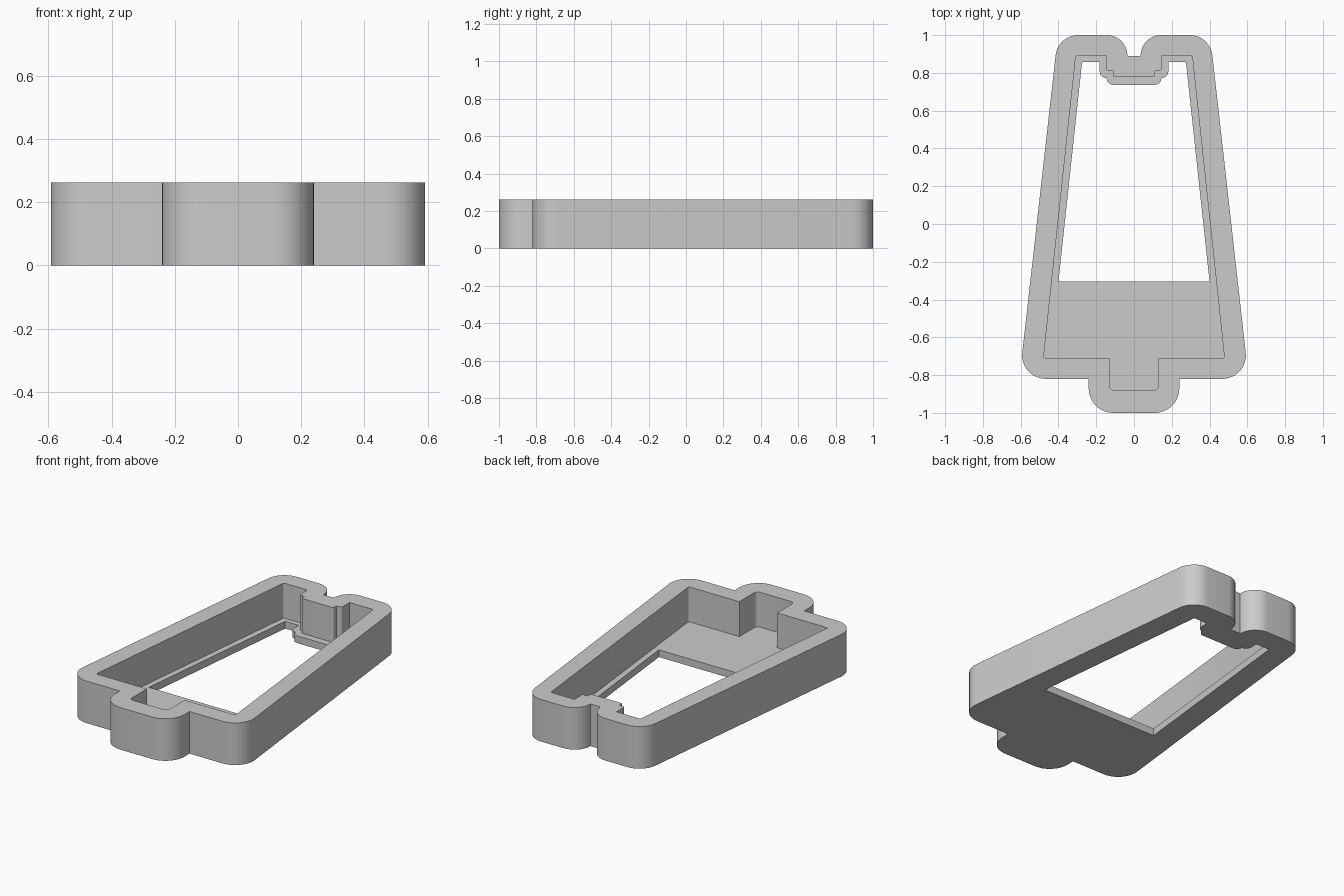
import bpy, bmesh, math
from mathutils import Vector

cube = bpy.data.objects.get("Cube")
if cube:
    bpy.data.objects.remove(cube, do_unlink=True)

HEIGHT, FLOOR = 0.262, 0.045

# Right-half outlines from back centre to front centre: x, y, corner radius
OUTER = [(0.035, 0.89, 0), (0.035, 1, 0.109), (0.403, 1, 0.12),
         (0.607, -0.82, 0.125), (0.24, -0.82, 0), (0.24, -1, 0.13)]
POCKET = [(0.11, 0.78, 0.008), (0.11, 0.81, 0), (0.145, 0.81, 0.008),
          (0.145, 0.89, 0), (0.308, 0.89, 0.01), (0.479, -0.71, 0.01),
          (0.13, -0.71, 0), (0.13, -0.88, 0.025)]
OPENING = [(0.145, 0.737, 0.035), (0.145, 0.773, 0), (0.182, 0.773, 0.035),
           (0.182, 0.857, 0), (0.275, 0.857, 0), (0.4, -0.305, 0)]


def outline(half):
    """Mirror a half outline and round its corners."""
    pts = half + [(-x, y, r) for x, y, r in reversed(half)]
    result = []
    for i, (x, y, r) in enumerate(pts):
        p = Vector((x, y))
        if not r:
            result.append(p)
            continue
        a = (Vector(pts[i - 1][:2]) - p).normalized()
        b = (Vector(pts[(i + 1) % len(pts)][:2]) - p).normalized()
        angle = a.angle(b)
        centre = p + (a + b).normalized() * r / math.sin(angle / 2)
        reach = r / math.tan(angle / 2)
        start = (p + a * reach - centre).normalized()
        end = (p + b * reach - centre).normalized()
        steps = 12 if r > 0.1 else 5
        for k in range(steps + 1):
            result.append(centre + start.slerp(end, k / steps).normalized() * r)
    return result


bm = bmesh.new()


def ring(points, z):
    """A closed loop of edges at one height."""
    verts = [bm.verts.new((p.x, p.y, z)) for p in points]
    edges = [bm.edges.new((v, verts[i - 1])) for i, v in enumerate(verts)]
    return verts, edges


def wall(low, high):
    a, b = low[0], high[0]
    for i in range(len(a)):
        bm.faces.new((a[i - 1], a[i], b[i], b[i - 1]))


def flat(outside, inside):
    bmesh.ops.triangle_fill(bm, use_beauty=True, use_dissolve=False,
                            edges=outside[1] + inside[1], normal=(0, 0, 1))


outer, pocket, opening = map(outline, (OUTER, POCKET, OPENING))
outer_low, outer_top = ring(outer, 0), ring(outer, HEIGHT)
pocket_low, pocket_top = ring(pocket, FLOOR), ring(pocket, HEIGHT)
open_low, open_top = ring(opening, 0), ring(opening, FLOOR)

# Rim, ledge with front floor, and underside
flat(outer_top, pocket_top)
flat(pocket_low, open_top)
flat(outer_low, open_low)
# Upright walls
wall(outer_low, outer_top)
wall(pocket_low, pocket_top)
wall(open_low, open_top)
bmesh.ops.recalc_face_normals(bm, faces=bm.faces[:])

mesh = bpy.data.meshes.new("tray_frame")
bm.to_mesh(mesh)
bm.free()
tray = bpy.data.objects.new("tray_frame", mesh)
bpy.context.collection.objects.link(tray)

# Plain grey
grey = bpy.data.materials.new("grey")
grey.use_nodes = True
colour = (0.6, 0.6, 0.6, 1)
grey.diffuse_color = colour
grey.node_tree.nodes["Principled BSDF"].inputs["Base Color"].default_value = colour
mesh.materials.append(grey)

bpy.context.view_layer.objects.active = tray
tray.select_set(True)
bpy.ops.object.shade_smooth_by_angle(angle=math.radians(30))
